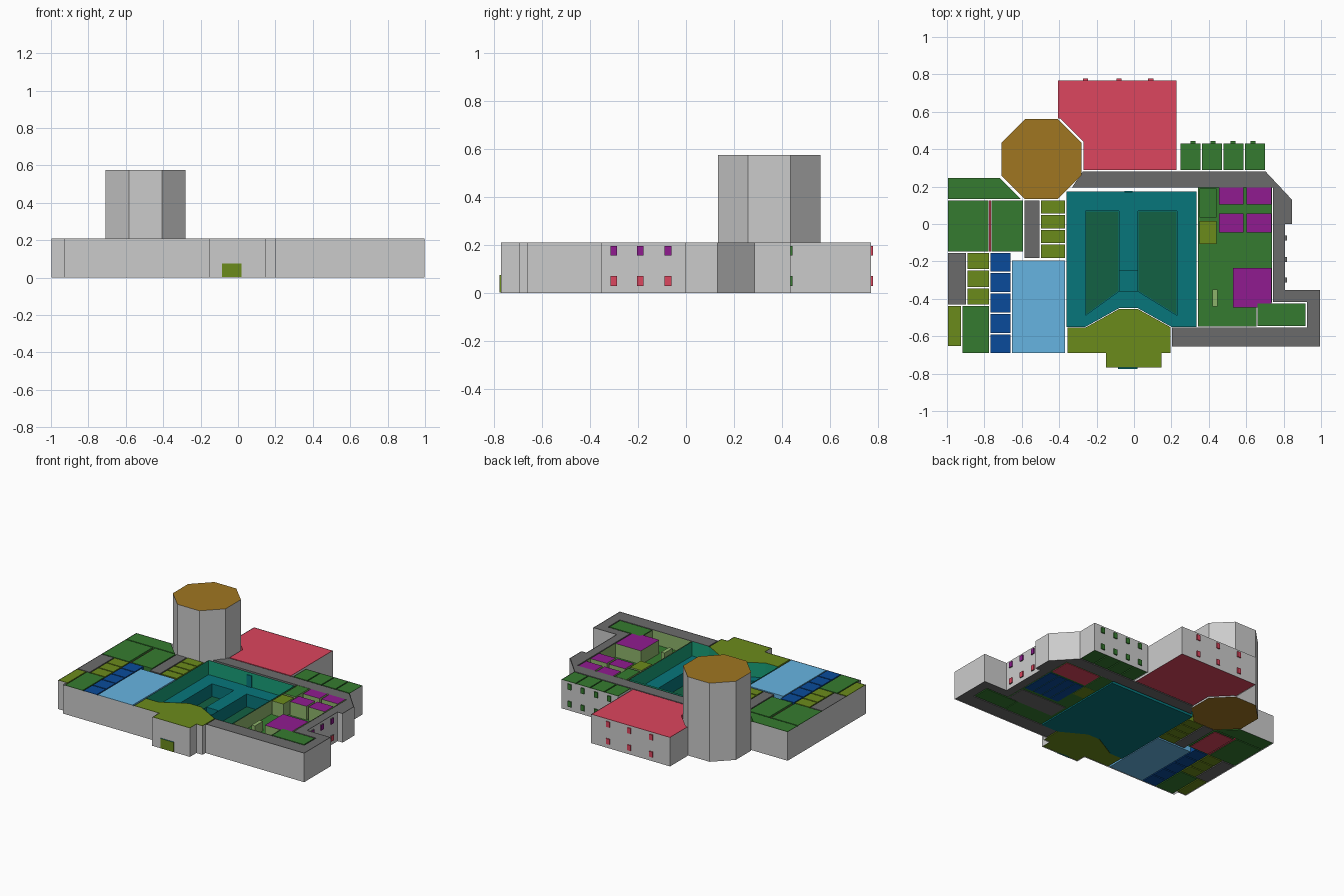
import bpy, bmesh, math
from mathutils import Vector

if "Cube" in bpy.data.objects:
    bpy.data.objects.remove(bpy.data.objects["Cube"])

H, MID = 0.21, 0.105
COLOURS = {
    "red": (0.86, 0.28, 0.37), "gold": (0.62, 0.46, 0.15), "sky": (0.40, 0.70, 0.88),
    "blue": (0.07, 0.30, 0.60), "green": (0.22, 0.48, 0.20), "olive": (0.42, 0.54, 0.13),
    "purple": (0.56, 0.13, 0.56), "corridor": (0.42, 0.42, 0.42), "teal": (0.06, 0.46, 0.48),
    "jade": (0.12, 0.62, 0.47), "pine": (0.10, 0.38, 0.27), "pale": (0.55, 0.70, 0.42),
}


def mat(name):
    if name is None:
        return None
    m = bpy.data.materials.get(name)
    if not m:
        m = bpy.data.materials.new(name)
        m.diffuse_color = [c ** 2.2 for c in COLOURS[name]] + [1]
        m.use_nodes = True
        m.node_tree.nodes["Principled BSDF"].inputs["Base Color"].default_value = m.diffuse_color
    return m


def add(name, bm, colours):
    me = bpy.data.meshes.new(name)
    bm.to_mesh(me)
    bm.free()
    ob = bpy.data.objects.new(name, me)
    bpy.context.collection.objects.link(ob)
    for c in colours:
        me.materials.append(mat(c))
    return ob


def inset(pts, d):
    """Counter-clockwise outline moved inwards by d."""
    p = [Vector(q) for q in pts]
    n = len(p)
    if sum(p[i - 1].x * p[i].y - p[i].x * p[i - 1].y for i in range(n)) < 0:
        p.reverse()
    out = []
    for i in range(n):
        a = (p[i] - p[i - 1]).normalized()
        b = (p[(i + 1) % n] - p[i]).normalized()
        na, nb = Vector((-a.y, a.x)), Vector((-b.y, b.x))
        out.append(p[i] + (na + nb) * d / (1 + na.dot(nb)))
    return out


def prism(name, pts, cap, z0=0.003, z1=H, side="same", gap=0.004):
    bm = bmesh.new()
    p = inset(pts, gap)
    lo = [bm.verts.new((v.x, v.y, z0)) for v in p]
    hi = [bm.verts.new((v.x, v.y, z1)) for v in p]
    bm.faces.new(lo[::-1])
    bm.faces.new(hi)
    for i in range(len(p)):
        j = (i + 1) % len(p)
        bm.faces.new((lo[i], lo[j], hi[j], hi[i])).material_index = 1
    return add(name, bm, [cap, cap if side == "same" else side])


def box(name, x0, x1, y0, y1, cap, z0=0.003, z1=H, **k):
    return prism(name, [(x0, y0), (x1, y0), (x1, y1), (x0, y1)], cap, z0, z1, **k)


def wall(name, pts, z0, z1, colour, closed=False):
    bm = bmesh.new()
    lo = [bm.verts.new((x, y, z0)) for x, y in pts]
    hi = [bm.verts.new((x, y, z1)) for x, y in pts]
    for i in range(len(pts) - (not closed)):
        j = (i + 1) % len(pts)
        bm.faces.new((lo[i], lo[j], hi[j], hi[i]))
    return add(name, bm, [colour])


def column(name, x0, x1, y0, y1, n, colour):
    s = (y1 - y0) / n
    for i in range(n):
        box(f"{name}_{i + 1}", x0, x1, y0 + i * s, y0 + (i + 1) * s, colour)


# Outer grey wall
wall("outer_wall", [
    (-.6, .25), (-.998, .25), (-.998, -.655), (-.93, -.655), (-.93, -.695), (-.155, -.695),
    (-.155, -.77), (.15, -.77), (.15, -.695), (.2, -.695), (.2, -.66), (.998, -.66), (.998, -.35),
    (.81, -.35), (.81, -.005), (.85, -.005), (.85, .13), (.705, .285), (.705, .435), (.245, .435),
    (.245, .285), (.23, .285), (.23, .77), (-.41, .77), (-.41, .52)], 0, H, None)

# Octagonal tower
prism("tower", [(-.495 + .231 * math.cos(math.radians(22.5 + 45 * i)),
                 .347 + .231 * math.sin(math.radians(22.5 + 45 * i))) for i in range(8)],
      "gold", 0, .575, side=None, gap=0)

# Large rear hall and its neighbouring cells
prism("rear_hall", [(-.41, .77), (.23, .77), (.23, .285), (-.275, .285), (-.275, .44), (-.395, .56),
                    (-.41, .56)], "red")
for i in range(4):
    box(f"rear_cell_{i + 1}", .245 + .115 * i, .36 + .115 * i, .285, .435, "green")

# Left wing rooms
prism("left_rear_room", [(-.998, .25), (-.715, .25), (-.595, .13), (-.998, .13)], "green")
box("left_room_a", -.998, -.775, -.15, .13, "green")
box("left_room_b", -.765, -.59, -.15, .13, "green")
box("left_partition", -.779, -.761, -.15, .13, "red", z1=H - .01)
box("left_floor_panel", -.76, -.6, -.14, .12, "red", 0, .01)
box("left_corridor", -.59, -.5, -.185, .13, "corridor")
column("left_store", -.5, -.365, -.185, .13, 4, "olive")
box("left_side_corridor", -.998, -.895, -.435, -.15, "corridor")
column("left_side_cell", -.895, -.77, -.435, -.15, 3, "olive")
box("corner_closet", -.998, -.92, -.655, -.435, "olive")
box("corner_room", -.92, -.77, -.695, -.435, "green")
column("blue_cell", -.77, -.655, -.695, -.15, 5, "blue")
box("sky_hall", -.655, -.365, -.695, -.19, "sky")

# Entrance hall with doorway
prism("entrance_hall", [(-.36, -.695), (-.155, -.695), (-.155, -.77), (.15, -.77), (.15, -.695),
                        (.2, -.695), (.2, -.55), (.02, -.45), (-.08, -.45), (-.26, -.55),
                        (-.36, -.55)], "olive")
box("entrance_door", -.085, .02, -.776, -.76, "teal", .003, .075, side="olive", gap=0)

# Corridor wrapping the rear and right side
prism("ring_corridor", [(-.34, .19), (.74, .19), (.74, -.42), (.92, -.42), (.92, -.55), (.2, -.55),
                        (.2, -.66), (.998, -.66), (.998, -.35), (.81, -.35), (.81, -.005),
                        (.85, -.005), (.85, .13), (.705, .285), (-.275, .285)], "corridor")
box("right_end_room", .655, .92, -.55, -.42, "green")

# Central courtyard: gallery with two sunken wells and a lowered stair landing
court = [(-.36, .175), (-.36, -.55), (-.26, -.55), (-.08, -.45), (.02, -.45), (.2, -.55),
         (.335, -.55), (.335, .175)]
gallery = prism("court_gallery", court, "teal", 0, MID, gap=0)
wells = {"left_well": [(-.26, .07), (-.26, -.49), (-.08, -.36), (-.08, .07)],
         "right_well": [(.02, .07), (.02, -.36), (.23, -.49), (.23, .07)],
         "landing": [(-.08, -.25), (-.08, -.36), (.02, -.36), (.02, -.25)]}
for name, pts in wells.items():
    deep = name != "landing"
    cut = prism(name + "_cutter", pts, "teal", .01 if deep else .06, .2, gap=.001)
    cut.hide_render = True
    cut.hide_viewport = True
    mod = gallery.modifiers.new(name, "BOOLEAN")
    mod.operation, mod.solver, mod.object = "DIFFERENCE", "EXACT", cut
    if deep:
        prism(name + "_floor", pts, "pine", .005, .014)
wall("court_walls", court, MID, H, "jade", True)
box("court_rear_door", -.055, -.005, .165, .18, "teal", MID, .19)

# Right courtyard: raised floor, pale walls, purple rooms
right_court = [(.34, .195), (.34, -.55), (.655, -.55), (.655, -.42), (.74, -.42), (.74, .195)]
prism("right_court_floor", right_court, "green", .004, MID + .005, gap=.001)
wall("right_court_walls", inset(right_court, .002), MID, H, "pale", True)
box("right_green_room", .345, .445, .03, .195, "green", side="pale")
box("right_olive_room", .345, .445, -.11, .02, "olive", side="pale")
box("purple_hall", .525, .738, -.45, -.23, "purple", MID, H, side="pale")
for x0, x1 in ((.45, .59), (.598, .738)):
    for y0, y1 in ((-.05, .06), (.1, .2)):
        box("purple_room", x0, x1, y0, y1, "purple", MID, H, side="pale")
box("court_kiosk", .415, .45, -.445, -.345, "pale", MID, .18)

# Lower storey rooms seen from underneath
box("lower_red_room", .45, .74, .03, .19, "red", 0, .02)
for i in range(4):
    box(f"lower_blue_cell_{i + 1}", .45 + .0725 * i, .5225 + .0725 * i, -.25, .02, "blue", 0, .02)
box("lower_corridor", .36, .74, -.42, -.27, "corridor", 0, .02)

# Two rows of windows on the right and rear walls
for row, z in enumerate((.03, .155)):
    for y in (-.3, -.19, -.075):
        box("right_window", .8, .818, y - .014, y + .014, "corridor", z, z + .04,
            side="purple" if row else "red", gap=0)
    for x in (-.26, -.08, .09):
        box("rear_hall_window", x - .014, x + .014, .76, .777, "red", z, z + .04, gap=0)
    for i in range(4):
        x = .315 + .107 * i
        box("rear_cell_window", x - .014, x + .014, .425, .443, "green", z, z + .04, gap=0)
